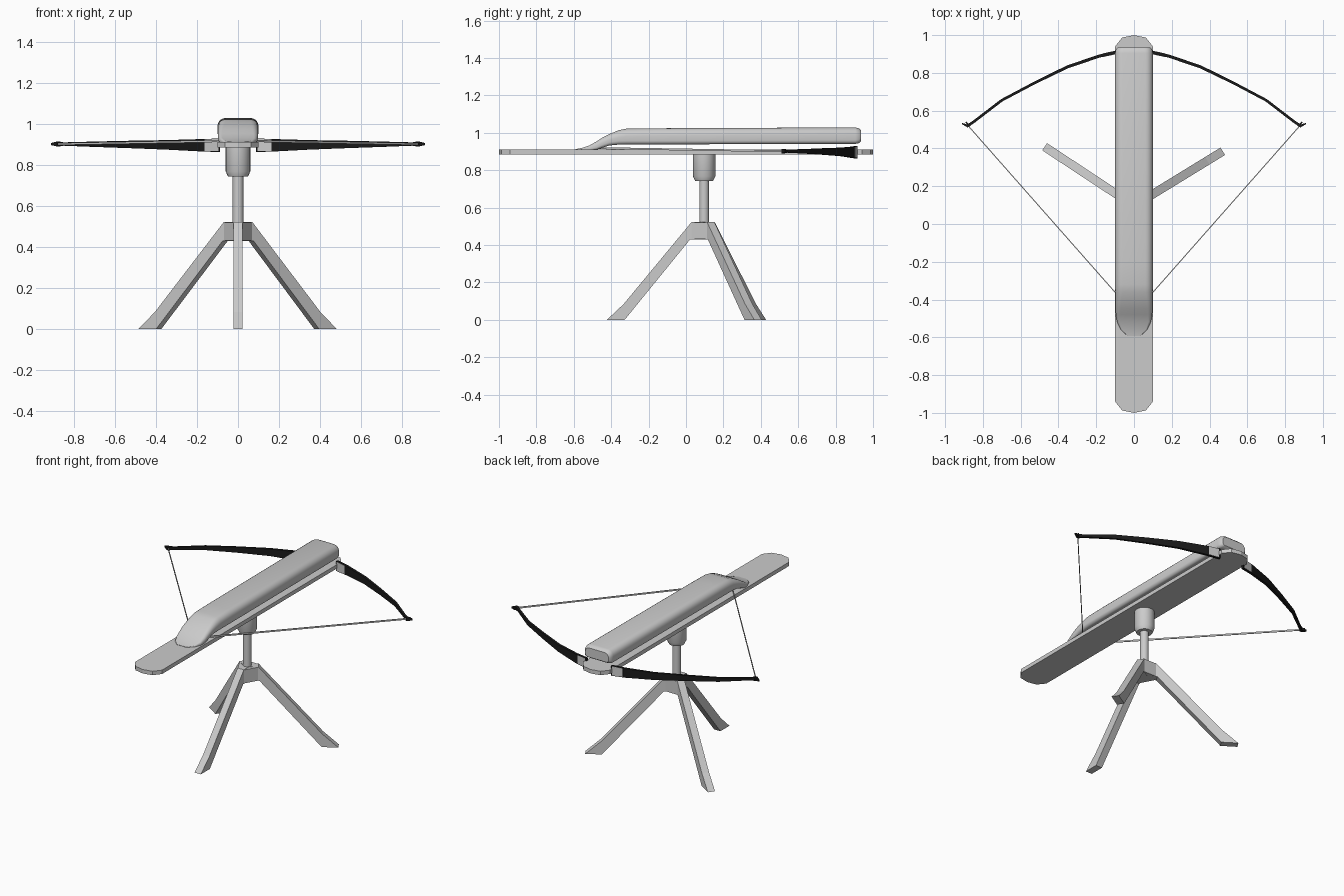
import bpy, bmesh
from math import sin, cos, pi, radians, atan2
from mathutils import Vector, Matrix

if "Cube" in bpy.data.objects:
    bpy.data.objects.remove(bpy.data.objects["Cube"])


def finish(name, bm, mat=None, smooth=False):
    bmesh.ops.recalc_face_normals(bm, faces=bm.faces)
    me = bpy.data.meshes.new(name)
    bm.to_mesh(me)
    bm.free()
    ob = bpy.data.objects.new(name, me)
    bpy.context.collection.objects.link(ob)
    if mat:
        me.materials.append(mat)
    if smooth:
        bpy.ops.object.select_all(action='DESELECT')
        ob.select_set(True)
        bpy.context.view_layer.objects.active = ob
        bpy.ops.object.shade_smooth_by_angle(angle=radians(35))
    return ob


def loft(name, rings, mat=None, smooth=False):
    """Skin a list of equal-length point rings and cap both ends."""
    bm = bmesh.new()
    vs = [[bm.verts.new(p) for p in r] for r in rings]
    n = len(rings[0])
    for a, b in zip(vs, vs[1:]):
        for i in range(n):
            j = (i + 1) % n
            bm.faces.new((a[i], a[j], b[j], b[i]))
    bm.faces.new(vs[0])
    bm.faces.new(vs[-1])
    return finish(name, bm, mat, smooth)


def mirror(ob):
    ob.modifiers.new("mirror", 'MIRROR').use_mirror_merge = False


def lathe(name, profile, y, n=24):
    loft(name, [[(r * cos(2 * pi * i / n), y + r * sin(2 * pi * i / n), z) for i in range(n)]
                for r, z in profile], smooth=True)


def ribbon(path):
    """Rectangular rings along (x, y, z, half thickness, half height)."""
    pts = [Vector(p[:2]) for p in path]
    rings = []
    for i, (x, y, z, t, h) in enumerate(path):
        d = (pts[min(i + 1, len(pts) - 1)] - pts[max(i - 1, 0)]).normalized()
        nx, ny = -d.y * t, d.x * t
        rings.append([(x + nx, y + ny, z - h), (x + nx, y + ny, z + h),
                      (x - nx, y - ny, z + h), (x - nx, y - ny, z - h)])
    return rings


black = bpy.data.materials.new("bow_black")
black.diffuse_color = (0.01, 0.01, 0.01, 1)
black.use_nodes = True
black.node_tree.nodes["Principled BSDF"].inputs["Base Color"].default_value = black.diffuse_color
PY = 0.097  # y of the tripod axis

# Flat stock with rounded ends
end = [(0.1, 0.94), (0.063, 0.987), (0, 1.0), (-0.063, 0.987), (-0.1, 0.94)]
outline = end + [(-x, -y) for x, y in end]
loft("stock", [[(x, y, z) for x, y in outline] for z in (0.885, 0.911)])


# Rounded housing, sloping down to the stock at the rear
def housing_ring(y, w, zb, zt):
    rt, rb = min(0.04, (zt - zb) * 0.5), min(0.02, (zt - zb) * 0.3)
    ring = []
    for cx, cz, r, a0 in ((w - rt, zt - rt, rt, 0), (rt - w, zt - rt, rt, 90),
                          (rb - w, zb + rb, rb, 180), (w - rb, zb + rb, rb, 270)):
        for k in range(6):
            a = radians(a0 + 18 * k)
            ring.append((cx + r * cos(a), y, cz + r * sin(a)))
    return ring


sections = [(-0.592, 0.035, 0.905, 0.913), (-0.56, 0.07, 0.905, 0.918),
            (-0.517, 0.09, 0.905, 0.932), (-0.48, 0.096, 0.909, 0.953),
            (-0.448, 0.098, 0.92, 0.974), (-0.41, 0.098, 0.932, 0.993),
            (-0.36, 0.099, 0.937, 1.014), (-0.32, 0.1, 0.938, 1.022),
            (-0.2, 0.1, 0.938, 1.024), (0.905, 0.1, 0.941, 1.029),
            (0.925, 0.096, 0.945, 1.024), (0.935, 0.086, 0.953, 1.014)]
loft("housing", [housing_ring(*s) for s in sections], smooth=True)

# Tapered bow limbs with hooked tips
limb = [(0.09, 0.91, 0.896, 0.008, 0.033), (0.18, 0.89, 0.896, 0.008, 0.03),
        (0.35, 0.833, 0.898, 0.008, 0.023), (0.53, 0.745, 0.9, 0.007, 0.018),
        (0.70, 0.655, 0.901, 0.007, 0.013), (0.85, 0.54, 0.902, 0.007, 0.008),
        (0.882, 0.519, 0.902, 0.008, 0.012), (0.91, 0.532, 0.902, 0.003, 0.005)]
mirror(loft("bow_limb", ribbon(limb), black))
peg = [(0.868, 0.517, 0.902, 0.004, 0.012), (0.89, 0.54, 0.902, 0.004, 0.006)]
mirror(loft("limb_tip_peg", ribbon(peg), black))

# Grey sleeves where the limbs meet the stock
sleeve = [(0.098, 0.908, 0.897, 0.0095, 0.03), (0.165, 0.8933, 0.897, 0.0095, 0.028)]
mirror(loft("limb_sleeve", ribbon(sleeve)))

# Drawn string
string = [(0.878, 0.52, 0.902, 0.0025, 0.005), (0.0, -0.475, 0.918, 0.0025, 0.005)]
mirror(loft("string", ribbon(string)))

# Swivel socket and post
lathe("swivel_socket", [(0.06, 0.887), (0.06, 0.768), (0.048, 0.743)], PY)
lathe("post", [(0.026, 0.76), (0.026, 0.5)], PY, 16)

# Tripod: slightly different angle and reach per leg
LEG_W = 0.023
legs = {"front_leg": (-90, 1.0), "right_leg": (31.5, 1.06), "left_leg": (146.6, 1.09)}
for name, (ang, s) in legs.items():
    prof = [(0, 0.522), (0.068, 0.522), (0.43 * s, 0.085), (0.52 * s, 0),
            (0.425 * s, 0), (0.075, 0.43), (0, 0.43)]
    ob = loft(name, [[(r, w, z) for r, z in prof] for w in (-LEG_W, LEG_W)])
    ob.data.transform(Matrix.Translation((0, PY, 0)) @ Matrix.Rotation(radians(ang), 4, 'Z'))

# Hub joining the legs
hub = []
for ang in (-90, 31.5, 146.6):
    for w in (-LEG_W, LEG_W):
        a = radians(ang)
        hub.append((0.067 * cos(a) - w * sin(a), PY + 0.067 * sin(a) + w * cos(a)))
loft("tripod_hub", [[(x, y, z) for x, y in hub] for z in (0.431, 0.52)])
